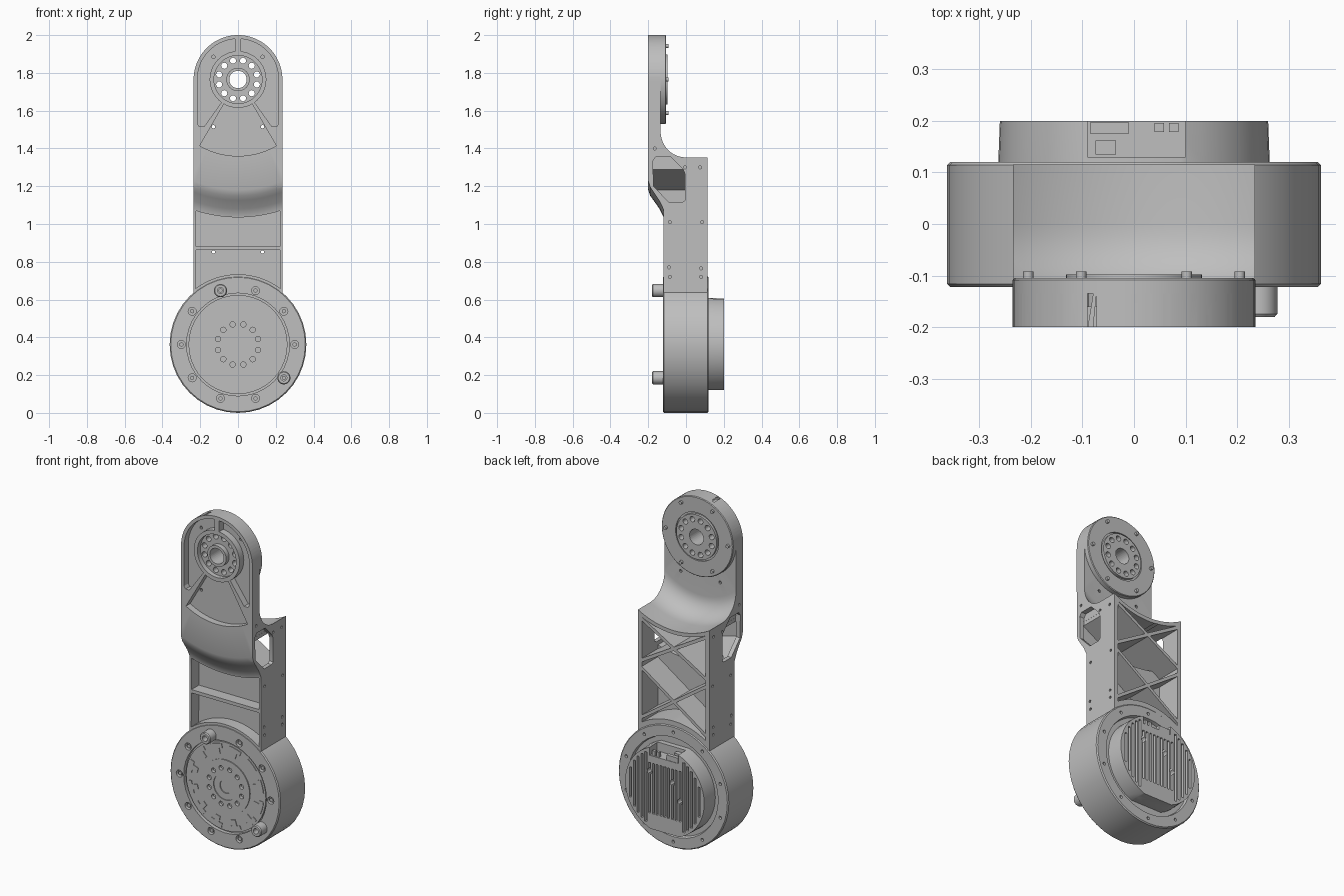
import bpy, bmesh
from math import sin, cos, radians, pi

if "Cube" in bpy.data.objects:
    bpy.data.objects.remove(bpy.data.objects["Cube"])

GREY = (0.52, 0.52, 0.52, 1)
metal = bpy.data.materials.new("machined_grey")
metal.diffuse_color = GREY
metal.use_nodes = True
metal.node_tree.nodes["Principled BSDF"].inputs["Base Color"].default_value = GREY

HEAD, DRUM = 1.765, 0.362    # heights of the two joint axes
HALF = 0.235                 # half width of the arm


def finish(name, bm):
    bmesh.ops.remove_doubles(bm, verts=bm.verts, dist=1e-5)
    bmesh.ops.recalc_face_normals(bm, faces=bm.faces)
    mesh = bpy.data.meshes.new(name)
    bm.to_mesh(mesh)
    bm.free()
    mesh.materials.append(metal)
    obj = bpy.data.objects.new(name, mesh)
    bpy.context.collection.objects.link(obj)
    return obj


def add_prism(bm, pts, a, b, axis="y"):
    """Extrude an outline: (x, z) along y, or (y, z) along x."""
    place = (lambda p, d: (p[0], d, p[1])) if axis == "y" else (lambda p, d: (d, p[0], p[1]))
    lo = [bm.verts.new(place(p, a)) for p in pts]
    hi = [bm.verts.new(place(p, b)) for p in pts]
    bm.faces.new(lo)
    bm.faces.new(hi)
    for i in range(len(pts)):
        j = (i + 1) % len(pts)
        bm.faces.new((lo[i], lo[j], hi[j], hi[i]))


def prism(name, shapes, a, b, axis="y"):
    bm = bmesh.new()
    for pts in shapes:
        add_prism(bm, pts, a, b, axis)
    return finish(name, bm)


def lathe(name, profile, z, steps):
    """Turn a closed (radius, y) profile around a y axis at height z."""
    bm = bmesh.new()
    rings = [[bm.verts.new((r * cos(2 * pi * i / steps), y, z + r * sin(2 * pi * i / steps)))
              for r, y in profile] for i in range(steps)]
    n = len(profile)
    for i in range(steps):
        p, q = rings[i], rings[(i + 1) % steps]
        for k in range(n):
            m = (k + 1) % n
            if profile[k][0] + profile[m][0] > 0:
                bm.faces.new((p[k], p[m], q[m], q[k]))
    return finish(name, bm)


def arc(z, r, a0, a1, n=24, x=0):
    angles = [radians(a0 + (a1 - a0) * i / n) for i in range(n + 1)]
    return [(x + r * cos(t), z + r * sin(t)) for t in angles]


def circle(x, z, r, n=16):
    return arc(z, r, 0, 360, n, x)[:-1]


def bolt_circle(z, ring, r, count, start=0):
    return [circle(x, c, r) for x, c in arc(z, ring, start, start + 360, count)[:-1]]


def box(x0, x1, z0, z1):
    return [(x0, z0), (x1, z0), (x1, z1), (x0, z1)]


def mirror(pts):
    return [(-x, z) for x, z in pts]


def combine(obj, tool, mode="DIFFERENCE"):
    mod = obj.modifiers.new("cut", "BOOLEAN")
    mod.object, mod.operation, mod.solver = tool, mode, "EXACT"
    bpy.context.view_layer.objects.active = obj
    bpy.ops.object.modifier_apply(modifier=mod.name)
    bpy.data.objects.remove(tool)


def cut(obj, shapes, a, b, axis="y"):
    combine(obj, prism("cutter", shapes, a, b, axis))


# Arm: turned section around the head axis, trimmed to a round-topped outline
fillet = [(0.358 + 0.117 * sin(t), -0.135 * cos(t)) for t in [radians(10 * i) for i in range(9, -1, -1)]]
section = [(0, -0.2), (0.585, -0.2), (0.615, -0.19), (0.64, -0.172), (0.685, -0.14),
           (0.725, -0.12), (1.4, -0.12), (1.4, 0.115), (0.475, 0.115)]
arm = lathe("arm", section + fillet + [(0, -0.135)], HEAD, 128)
outline = arc(HEAD, HALF, 0, 180, 40) + arc(DRUM, 0.335, 134.5, 45.5, 16)
combine(arm, prism("trim", [outline], -0.3, 0.3), "INTERSECT")

# Front pockets in the lower arm
over_drum = arc(DRUM, 0.372, 127, 53, 16)
cut(arm, [over_drum + [(0.222, 0.862), (-0.222, 0.862)],
          [(-0.222, 0.882), (0.222, 0.882)] + arc(HEAD, 0.73, -72.3, -107.7, 16)], -0.3, -0.05)

# Head pockets: a fan below the hub and a curved one on each side
fan = arc(HEAD, 0.15, -120, -60, 10) + arc(HEAD, 0.405, -60, -120, 20)
side = arc(HEAD, 0.15, -54, 84, 20) + arc(HEAD, 0.215, 86, 0, 24) + [(0.215, 1.53), (0.205, 1.515), (0.18, 1.515)]
cut(arm, [fan, side, mirror(side)], -0.3, -0.16)

# Open back of the box, deeper behind the bulge, with diagonal ribs left standing
cavity = lathe("cavity", [(0.497, 0.3), (0.497, -0.18), (0.6, -0.18), (0.705, -0.1), (0.705, -0.035),
                          (1.35, -0.035), (1.35, 0.3)], HEAD, 128)
opening = arc(DRUM, 0.39, 122.5, 57.5, 16) + [(0.21, 1.4), (-0.21, 1.4)]
combine(cavity, prism("trim", [opening], -0.25, 0.25), "INTERSECT")
for z0, z1 in ((0.7, 1.03), (1.04, 1.32)):
    rib = [(0.24, z0 - 0.01), (0.24, z0 + 0.012), (-0.24, z1 + 0.012), (-0.24, z1 - 0.01)]
    for pts in (rib, mirror(rib)):
        cut(cavity, [pts], -0.4, 0.4)
combine(arm, cavity)

# Side windows and screw holes
window = [(-0.16, 1.355), (-0.08, 1.355), (-0.015, 1.29), (-0.006, 1.265), (-0.006, 1.125), (-0.02, 1.115),
          (-0.09, 1.115), (-0.172, 1.2), (-0.175, 1.335)]
for s in (-1, 1):
    cut(arm, [window], s * 0.205, s * 0.3, "x")
    cut(arm, [circle(y, z, 0.008, 10) for y, z in
              [(-0.085, 1.01), (0.085, 1.01), (-0.09, 0.77), (0.08, 0.765), (-0.085, 0.72),
               (0.08, 0.72), (0.075, 1.3), (-0.005, 1.3), (-0.165, 1.4)]], s * 0.225, s * 0.3, "x")
cut(arm, [circle(s * 0.13, z, 0.009, 10) for s in (-1, 1) for z in (0.852, 1.515, 1.885)], -0.3, 0.3)

# Head joint: rear flange, raised output disc, bolts and through holes
flange = lathe("head_flange", [(0, -0.135), (HALF, -0.135), (HALF, -0.109), (0.231, -0.105),
                               (0.142, -0.105), (0.142, -0.113), (0.132, -0.113), (0.132, -0.098), (0, -0.098)],
               HEAD, 80)
through = bolt_circle(HEAD, 0.103, 0.016, 12, 15) + [circle(0, HEAD, 0.046, 32)]
groove = lathe("groove", [(0.062, -0.3), (0.127, -0.3), (0.127, -0.172), (0.062, -0.172)], HEAD, 48)
combine(arm, groove)
for part in (arm, flange):
    cut(part, through, -0.35, 0.3)
prism("head_bolts", bolt_circle(HEAD, 0.205, 0.01, 6), -0.12, -0.092)

# Drum housing with a stepped front face and a recessed rear
drum = lathe("drum_housing", [(0, -0.108), (0.04, -0.108), (0.04, -0.114), (0.078, -0.114), (0.078, -0.119),
                              (0.16, -0.119), (0.16, -0.113), (0.262, -0.113), (0.262, -0.1), (0.272, -0.1),
                              (0.272, -0.122), (0.356, -0.122), (0.362, -0.116), (0.362, 0.114), (0.356, 0.12),
                              (0.295, 0.12), (0.29, 0.1), (0, 0.1)], DRUM, 40)
cut(drum, bolt_circle(DRUM, 0.3, 0.021, 10) + bolt_circle(DRUM, 0.11, 0.014, 12, 15), -0.3, -0.1)
cut(drum, bolt_circle(DRUM, 0.325, 0.009, 10, 18), 0.105, 0.3)
prism("flange_screws", bolt_circle(DRUM, 0.3, 0.011, 10), -0.116, -0.095)

# Shallow toothed ring on the drum face
teeth = []
for i in range(12):
    a = 30 * i + 15
    teeth.append(arc(DRUM, 0.25, a - 9, a + 9, 6) + arc(DRUM, 0.225, a + 9, a + 4, 2)
                 + arc(DRUM, 0.19, a + 4, a - 4, 2) + arc(DRUM, 0.225, a - 4, a - 9, 2))
prism("face_teeth", teeth, -0.117, -0.11)

# Locating pegs
for i, a in enumerate((108, -36)):
    x, z = arc(DRUM, 0.3, a, a, 1)[0]
    peg = lathe(f"locating_peg_{i + 1}", [(0.016, -0.1), (0.035, -0.1), (0.035, -0.174), (0.03, -0.18),
                                          (0.016, -0.18)], z, 24)
    peg.location.x = x

# Motor controller on the rear: finned disc, flat at top and bottom, with a connector bay
motor = lathe("motor_cover", [(0, 0.08), (0.263, 0.08), (0.263, 0.12), (0.26, 0.2), (0, 0.2)], DRUM, 48)
cut(motor, [box(-0.3, 0.3, 0.608, 0.7), box(-0.3, 0.3, 0, 0.12)], 0, 0.3)
cut(motor, [box(-0.09, 0.1, 0.555, 0.7)], 0.13, 0.3)
fins = []
for i in range(-9, 10):
    x = i * 0.025
    reach = (0.242 ** 2 - x * x) ** 0.5 if abs(i) > 4 else 0.15
    fins.append(box(x - 0.007, x + 0.007, DRUM - reach, DRUM + reach))
cut(motor, fins, 0.165, 0.3)
cut(motor, [circle(x, z, 0.016) for x, z in ((-0.05, 0.43), (-0.1, 0.33), (0.1, 0.46))], 0.16, 0.3)
prism("wide_connector", [box(-0.085, -0.01, 0.55, 0.585)], 0.175, 0.197)
prism("small_connector", [box(-0.075, -0.035, 0.55, 0.59)], 0.135, 0.162)
prism("plug_connectors", [box(0.04, 0.058, 0.55, 0.585), box(0.068, 0.086, 0.55, 0.585)], 0.178, 0.196)

# Smooth shading with sharp edges kept
for obj in bpy.context.scene.objects:
    if obj.type == "MESH":
        bpy.ops.object.select_all(action="DESELECT")
        obj.select_set(True)
        bpy.context.view_layer.objects.active = obj
        bpy.ops.object.shade_smooth_by_angle(angle=radians(30))
